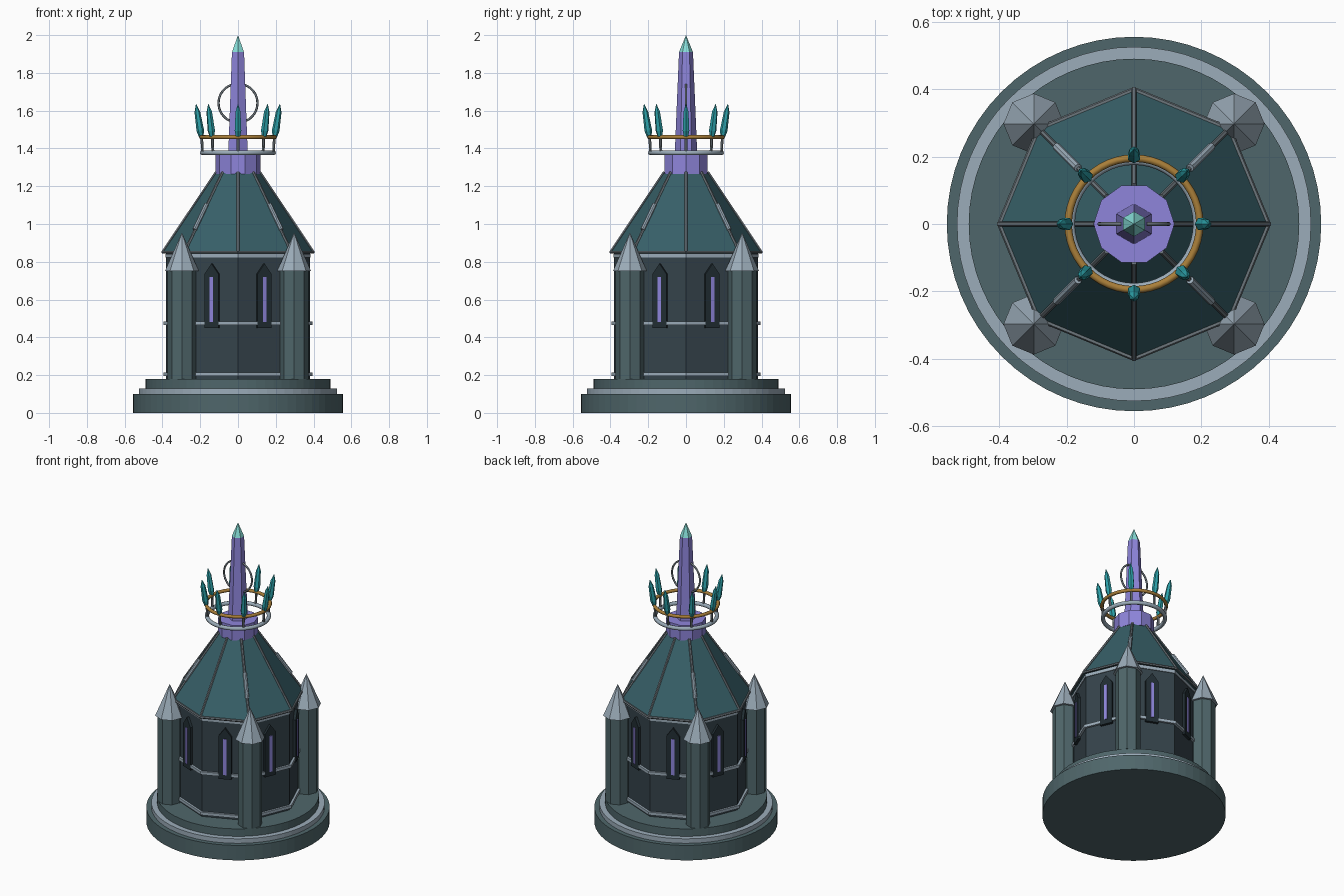
import bpy, bmesh
from math import sin, cos, pi, radians
from mathutils import Vector, Matrix

if "Cube" in bpy.data.objects:
    bpy.data.objects.remove(bpy.data.objects["Cube"])


def material(name, hexcode):
    m = bpy.data.materials.new(name)
    rgb = [int(hexcode[i:i + 2], 16) / 255 for i in (0, 2, 4)]
    m.diffuse_color = [c ** 2.2 for c in rgb] + [1]
    m.use_nodes = True
    m.node_tree.nodes["Principled BSDF"].inputs["Base Color"].default_value = m.diffuse_color
    return m


STONE = material("stone", "50666A")
TRIM = material("pale_trim", "9AABB8")
WALL = material("dark_wall", "38454C")
ROOF = material("roof_slate", "3A6068")
IRON = material("iron", "6C757B")
NICHE = material("niche", "263136")
VIOLET = material("violet", "8D84DA")
GOLD = material("gold", "A87E3C")
TEAL = material("teal", "30A0A8")
TIP = material("bright_tip", "86DED8")


def finish(bm, name, mat, matrix=None, smooth=False):
    bmesh.ops.recalc_face_normals(bm, faces=bm.faces)
    me = bpy.data.meshes.new(name)
    bm.to_mesh(me)
    bm.free()
    me.materials.append(mat)
    ob = bpy.data.objects.new(name, me)
    if matrix is not None:
        ob.matrix_world = matrix
    bpy.context.collection.objects.link(ob)
    if smooth:
        me.polygons.foreach_set("use_smooth", [True] * len(me.polygons))
    return ob


def turned(name, profile, n, mat, start=0.0, matrix=None, loop=False, smooth=False):
    """Revolve (radius, z) points in n sides; loop closes the profile as a ring."""
    bm = bmesh.new()
    rows = []
    for r, z in profile:
        if r == 0:
            rows.append([bm.verts.new((0, 0, z))] * n)
        else:
            rows.append([bm.verts.new((r * cos(start + 2 * pi * i / n),
                                       r * sin(start + 2 * pi * i / n), z)) for i in range(n)])
    pairs = list(zip(rows, rows[1:])) + ([(rows[-1], rows[0])] if loop else [])
    for a, b in pairs:
        for i in range(n):
            j = (i + 1) % n
            bm.faces.new(list(dict.fromkeys((a[i], a[j], b[j], b[i]))))
    if not loop:
        for row, (r, z) in ((rows[0], profile[0]), (rows[-1], profile[-1])):
            if r > 0:
                bm.faces.new(row)
    return finish(bm, name, mat, matrix, smooth)


def rod(name, p, q, r, mat, n=6):
    p, q = Vector(p), Vector(q)
    d = q - p
    m = Matrix.Translation(p) @ d.to_track_quat('Z', 'Y').to_matrix().to_4x4()
    return turned(name, [(r, 0), (r, d.length)], n, mat, matrix=m)


def torus(name, R, r, z, mat, matrix=None):
    prof = [(R + r * cos(2 * pi * k / 8), z + r * sin(2 * pi * k / 8)) for k in range(8)]
    return turned(name, prof, 48, mat, matrix=matrix, loop=True, smooth=True)


def panel(name, outline, thickness, mat, matrix):
    """Extrude an x-z outline along +y."""
    bm = bmesh.new()
    f = bm.faces.new([bm.verts.new((x, 0, z)) for x, z in outline])
    ext = bmesh.ops.extrude_face_region(bm, geom=[f])
    bmesh.ops.translate(bm, vec=(0, thickness, 0),
                        verts=[v for v in ext['geom'] if isinstance(v, bmesh.types.BMVert)])
    return finish(bm, name, mat, matrix)


def polar(r, a, z):
    return (r * cos(a), r * sin(a), z)


# Stepped round base
turned("base_plinth", [(0.555, 0), (0.555, 0.10)], 64, STONE)
turned("base_band", [(0.525, 0.10), (0.525, 0.13)], 64, TRIM)
turned("base_step", [(0.49, 0.13), (0.49, 0.18)], 64, STONE)

# Octagonal hall, belts and roof
turned("hall_wall", [(0.38, 0.18), (0.38, 0.85)], 8, WALL)
for label, z in (("lower", 0.195), ("middle", 0.465), ("upper", 0.822)):
    R = 0.385 if label == "upper" else 0.395
    turned(label + "_belt", [(0.37, z), (R, z), (R, z + 0.02), (0.37, z + 0.02)], 8, TRIM, loop=True)
turned("roof", [(0.40, 0.848), (0.115, 1.275)], 8, ROOF)
for i in range(8):
    a, b = i * pi / 4, (i + 1) * pi / 4
    rod("roof_rib", polar(0.40, a, 0.85), polar(0.115, a, 1.275), 0.008, IRON)
    rod("eave_rod", polar(0.398, a, 0.85), polar(0.398, b, 0.85), 0.008, IRON)

# Pointed windows, one on each wall face
arch = [(-0.04, 0.45), (0.04, 0.45), (0.04, 0.735), (0, 0.79), (-0.04, 0.735)]
slit = [(-0.01, 0.48), (0.01, 0.48), (0.01, 0.72), (-0.01, 0.72)]
for i in range(8):
    m = Matrix.Rotation(radians(22.5 + 45 * i), 4, 'Z') @ Matrix.Translation((0, 0.34, 0))
    panel("window_niche", arch, 0.028, NICHE, m)
    panel("window_slit", slit, 0.033, VIOLET, m)

# Corner pillars with pointed caps and braces running up the roof
for i in range(4):
    a = pi / 4 + i * pi / 2
    m = Matrix.Translation(polar(0.42, a, 0))
    turned("pillar", [(0.075, 0.18), (0.075, 0.76)], 8, STONE, matrix=m)
    turned("pillar_cap", [(0.09, 0.75), (0, 0.955)], 8, TRIM, matrix=m)
    rod("roof_brace", polar(0.325, a, 0.97), polar(0.235, a, 1.105), 0.012, TRIM, 8)

# Collar and spire
turned("collar", [(0.12, 1.265), (0.12, 1.365)], 10, VIOLET)
turned("spire", [(0.06, 1.36), (0.037, 1.91)], 6, VIOLET, start=pi / 2)
turned("spire_tip", [(0.037, 1.91), (0, 2.0)], 6, TIP, start=pi / 2)
torus("spire_halo", 0.103, 0.006, 0, IRON,
      Matrix.Translation((0, 0, 1.64)) @ Matrix.Rotation(pi / 2, 4, 'X'))

# Crown: two rings, posts and outward leaning crystals
torus("crown_lower_ring", 0.188, 0.013, 1.377, TRIM)
torus("crown_gold_ring", 0.195, 0.011, 1.46, GOLD)
for i in range(8):
    a = i * pi / 4
    rod("crown_post", polar(0.188, a, 1.375), polar(0.192, a, 1.46), 0.008, IRON)
    m = (Matrix.Rotation(a, 4, 'Z') @ Matrix.Translation((0.195, 0, 1.465))
         @ Matrix.Rotation(radians(9), 4, 'Y'))
    turned("crown_crystal", [(0.013, 0), (0.02, 0.03), (0.015, 0.13), (0, 0.175)], 6, TEAL, matrix=m)
